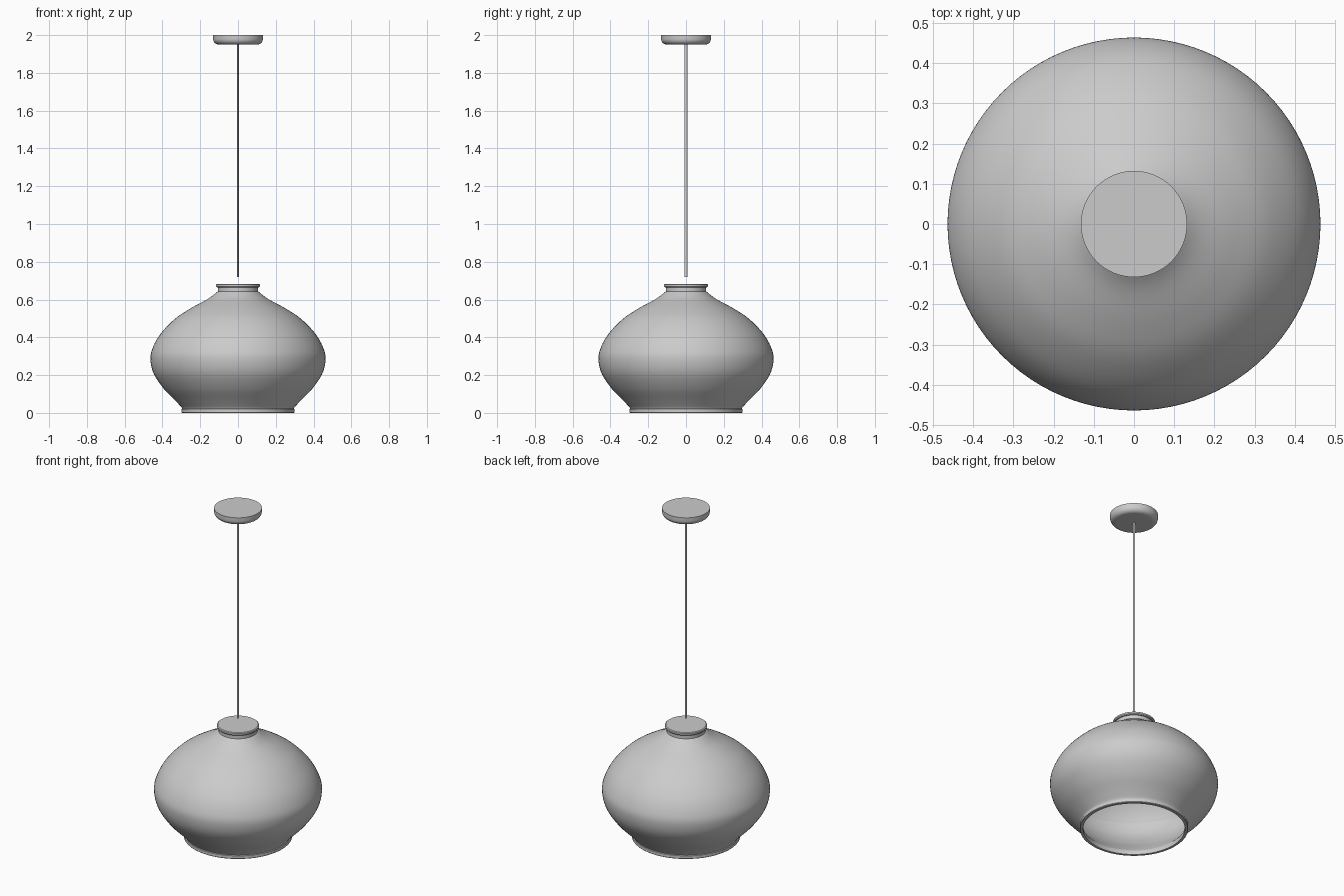
import bpy, bmesh, math
from mathutils import Vector

cube = bpy.data.objects.get("Cube")
if cube:
    bpy.data.objects.remove(cube)

SEGMENTS = 96


def make_material(name, colour):
    mat = bpy.data.materials.new(name)
    mat.use_nodes = True
    mat.diffuse_color = colour
    mat.node_tree.nodes["Principled BSDF"].inputs["Base Color"].default_value = colour
    return mat


grey = make_material("neutral grey", (0.6, 0.6, 0.6, 1))


def smooth_path(points, steps=5):
    """Catmull-Rom curve through radius/height points."""
    pts = [Vector(p) for p in points]
    pts = [2 * pts[0] - pts[1]] + pts + [2 * pts[-1] - pts[-2]]
    path = []
    for a, b, c, d in zip(pts, pts[1:], pts[2:], pts[3:]):
        for i in range(steps):
            t = i / steps
            path.append(b + (c - a) * t / 2 + (2 * a - 5 * b + 4 * c - d) * t * t / 2
                        + (3 * b - a - 3 * c + d) * t ** 3 / 2)
    return path + [pts[-2]]


def lathe(name, profile, segments=SEGMENTS, y_scale=1):
    """Spin a radius/height profile around the z axis."""
    bm = bmesh.new()
    verts = [bm.verts.new((r, 0, z)) for r, z in profile]
    edges = [bm.edges.new(pair) for pair in zip(verts, verts[1:])]
    bmesh.ops.spin(bm, geom=verts + edges, cent=(0, 0, 0), axis=(0, 0, 1),
                   angle=math.tau, steps=segments)
    bmesh.ops.remove_doubles(bm, verts=bm.verts, dist=0.0002)
    bmesh.ops.scale(bm, vec=(1, y_scale, 1), verts=bm.verts)
    bmesh.ops.recalc_face_normals(bm, faces=bm.faces)
    mesh = bpy.data.meshes.new(name)
    bm.to_mesh(mesh)
    bm.free()
    mesh.materials.append(grey)
    obj = bpy.data.objects.new(name, mesh)
    bpy.context.collection.objects.link(obj)
    bpy.ops.object.select_all(action='DESELECT')
    bpy.context.view_layer.objects.active = obj
    obj.select_set(True)
    bpy.ops.object.shade_smooth_by_angle(angle=math.radians(35))
    return obj


# Hollow shade: lip and neck, bulging body, lower rim, then the inner wall
body = smooth_path([(0.107, 0.643), (0.16, 0.603), (0.25, 0.554), (0.335, 0.497),
                    (0.413, 0.415), (0.455, 0.335), (0.463, 0.275), (0.445, 0.205),
                    (0.395, 0.13), (0.335, 0.068), (0.302, 0.033), (0.295, 0.022)])
lip = [(0, 0.683), (0.111, 0.683), (0.116, 0.679), (0.116, 0.670), (0.112, 0.665), (0.107, 0.664)]
rim = [(0.299, 0.02), (0.299, 0.003), (0.296, 0), (0.281, 0)]
inner = [(r - 0.014, z - 0.008 * (z > 0.3)) for r, z in reversed(body)]
lathe("shade", lip + [tuple(p) for p in body] + rim + inner + [(0.093, 0.67), (0, 0.67)])

# Flat cord hanging from the ceiling
lathe("cord", [(0, 0.72), (0.004, 0.72), (0.004, 1.96), (0, 1.96)], 16, y_scale=2)

# Ceiling canopy with a rounded lower edge
corner = [(0.102 + 0.03 * math.sin(a), 1.98 - 0.03 * math.cos(a))
          for a in (math.pi / 2 * i / 8 for i in range(9))]
lathe("ceiling_canopy", [(0, 1.95)] + corner + [(0.132, 2.0), (0, 2.0)])
